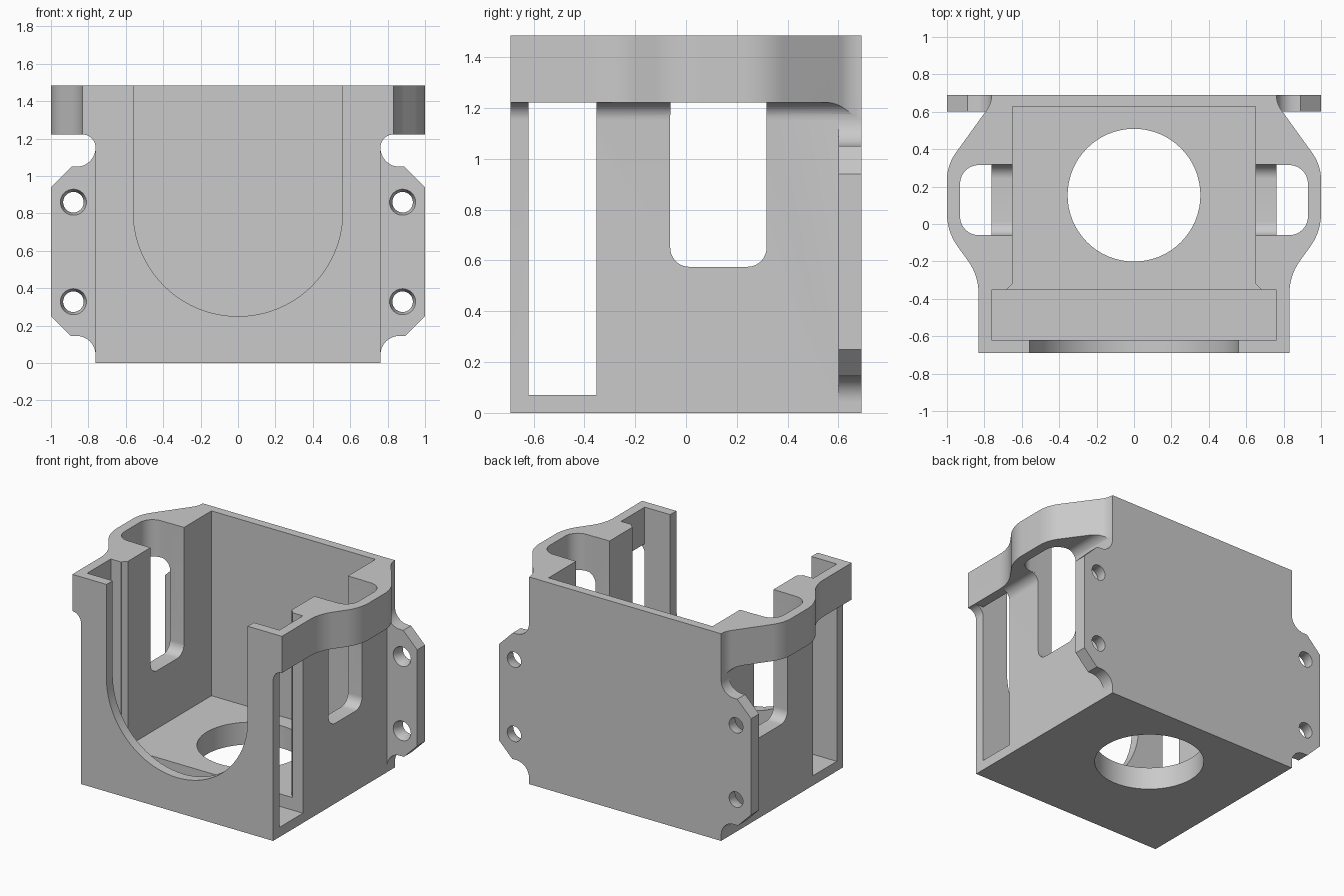
import bpy, bmesh, math
from mathutils import Vector

if "Cube" in bpy.data.objects:
    bpy.data.objects.remove(bpy.data.objects["Cube"])

grey = bpy.data.materials.new("plain_grey")
grey.diffuse_color = (0.59, 0.59, 0.59, 1)
grey.use_nodes = True
grey.node_tree.nodes["Principled BSDF"].inputs["Base Color"].default_value = grey.diffuse_color

H, YB, YF = 1.485, 0.69, -0.69      # height, back and front planes
W = 0.762                           # half width of the box
ZC = 1.222                          # underside of the collar


def rounded(corners, n=10):
    """2D outline from (a, b, radius) corners, rounding those with a radius."""
    out = []
    for i, (a, b, r) in enumerate(corners):
        p = Vector((a, b))
        if not r:
            out.append(p)
            continue
        u = (Vector(corners[i - 1][:2]) - p).normalized()
        v = (Vector(corners[(i + 1) % len(corners)][:2]) - p).normalized()
        half = u.angle(v) / 2
        c = p + (u + v).normalized() * (r / math.sin(half))
        s = p + u * (r / math.tan(half)) - c
        e = p + v * (r / math.tan(half)) - c
        turn = math.atan2(s.x * e.y - s.y * e.x, s.dot(e))
        for k in range(n + 1):
            t = turn * k / n
            out.append(c + Vector((s.x * math.cos(t) - s.y * math.sin(t),
                                   s.x * math.sin(t) + s.y * math.cos(t))))
    return out


def circle(a, b, r, n=64):
    return [(a + r * math.cos(2 * math.pi * k / n),
             b + r * math.sin(2 * math.pi * k / n)) for k in range(n)]


def prism(name, outline, axis, lo, hi, mirror=False, outline2=None):
    """Solid between lo and hi along an axis; mirror flips it to -x."""
    place = {"x": lambda p, d: (d, p[0], p[1]),
             "y": lambda p, d: (p[0], d, p[1]),
             "z": lambda p, d: (p[0], p[1], d)}[axis]
    bm = bmesh.new()
    rings = []
    for pts, d in ((outline, lo), (outline2 or outline, hi)):
        ring = []
        for p in pts:
            x, y, z = place(p, d)
            ring.append(bm.verts.new((-x if mirror else x, y, z)))
        rings.append(ring)
    n = len(outline)
    bm.faces.new(rings[0])
    bm.faces.new(rings[1][::-1])
    for i in range(n):
        j = (i + 1) % n
        bm.faces.new((rings[0][j], rings[0][i], rings[1][i], rings[1][j]))
    bmesh.ops.recalc_face_normals(bm, faces=bm.faces)
    me = bpy.data.meshes.new(name)
    bm.to_mesh(me)
    bm.free()
    me.materials.append(grey)
    ob = bpy.data.objects.new(name, me)
    bpy.context.collection.objects.link(ob)
    return ob


def rect(a0, a1, b0, b1):
    return [(a0, b0), (a1, b0), (a1, b1), (a0, b1)]


def combine(target, tool, op):
    m = target.modifiers.new(op, 'BOOLEAN')
    m.operation, m.object, m.solver = op, tool, 'EXACT'
    bpy.context.view_layer.objects.active = target
    bpy.ops.object.modifier_apply(modifier=m.name)
    bpy.data.objects.remove(tool)
    # weld stray near-duplicate points so the solid stays closed
    bm = bmesh.new()
    bm.from_mesh(target.data)
    bmesh.ops.remove_doubles(bm, verts=bm.verts, dist=2e-5)
    bmesh.ops.dissolve_degenerate(bm, edges=bm.edges, dist=1e-5)
    bm.to_mesh(target.data)
    bm.free()


# main box
box = prism("mount_housing", rect(-W, W, YF, YB), "z", 0, H)

# collar outline, right half then its mirror image
half = rounded([(0, YF, 0), (0.831, YF, 0), (0.831, -0.275, 0.3), (1.0, -0.041, 0.3),
                (1.0, 0.315, 0.25), (W, 0.645, 0.13), (W, YB, 0), (0, YB, 0)])[1:-1]
collar_line = half + [(-p[0], p[1]) for p in reversed(half)]
collar = prism("collar", collar_line, "z", ZC, H)
# rounded loops through the collar, cut while it is still a plain slab
loop = rounded([(0.66, -0.06, 0), (0.93, -0.06, 0.1), (0.93, 0.315, 0.1), (0.66, 0.315, 0)])
for side in (False, True):
    combine(collar, prism("loop", loop, "z", 1.1, 1.7, side), 'DIFFERENCE')
combine(box, collar, 'UNION')

for side in (False, True):
    # concave fillet under the collar, trimmed to the collar outline, with a gap at the loop
    r = 0.831 - W
    arc = [(0.831 - r * math.sin(t), ZC - r + r * math.cos(t))
           for t in [math.pi / 2 * k / 10 for k in range(11)]]
    fillet = prism("collar_fillet", [(0.70, ZC + 0.03), (0.831, ZC + 0.03)] + arc
                   + [(0.70, ZC - r)], "y", YF, YB, side)
    combine(fillet, prism("trim", collar_line, "z", 1.0, 1.4), 'INTERSECT')
    combine(fillet, prism("gap", rect(0.6, 0.9, -0.061, 0.316), "z", 1.0, 1.4, side), 'DIFFERENCE')
    combine(box, fillet, 'UNION')
    # screw flange at the back, blended into the box
    flange = prism("flange", rounded([
        (0.70, 0.04, 0), (W, 0.04, 0), (W, 0.145, 0.1), (0.895, 0.145, 0),
        (1.0, 0.25, 0), (1.0, 0.94, 0), (0.89, 1.05, 0), (W, 1.05, 0.1),
        (W, 1.155, 0), (0.70, 1.155, 0)]), "y", 0.601, YB, side)
    combine(box, flange, 'UNION')

# main cavity with small chamfers where it meets the front slot
cavity = [(0.65, 0.628), (0.65, -0.32), (0.68, -0.35), (0.68, -0.40)]
cavity += [(-x, y) for x, y in reversed(cavity)]
combine(box, prism("cavity", cavity, "z", 0.16, 1.7), 'DIFFERENCE')
# front slot: open through both sides below the collar, closed above
combine(box, prism("slot_top", rect(-W, W, -0.62, -0.353), "z", 0.5, 1.7), 'DIFFERENCE')
combine(box, prism("slot", rect(-1.1, 1.1, -0.62, -0.353), "z", 0.07, ZC), 'DIFFERENCE')
# U opening in the front wall
u_shape = [(0.56 * math.cos(t), 0.81 + 0.56 * math.sin(t))
           for t in [math.pi + math.pi * k / 40 for k in range(41)]]
combine(box, prism("u_opening", u_shape + [(0.56, 1.7), (-0.56, 1.7)], "y", -0.8, -0.5),
        'DIFFERENCE')
# round hole in the floor
combine(box, prism("floor_hole", circle(0, 0.154, 0.355), "z", -0.1, 0.3), 'DIFFERENCE')

for side in (False, True):
    # side window, open at the top into the collar loop
    window = rounded([(-0.062, 0.575, 0.075), (0.317, 0.575, 0.075),
                      (0.317, 1.7, 0), (-0.062, 1.7, 0)])
    combine(box, prism("window", window, "x", 0.6, W + 0.003, side), 'DIFFERENCE')
    # countersunk screw holes
    for z in (0.328, 0.86):
        combine(box, prism("screw_hole", circle(0.88, z, 0.055, 32), "y", 0.5, 0.8, side),
                'DIFFERENCE')
        combine(box, prism("countersink", circle(0.88, z, 0.0735, 32), "y", 0.59, 0.65, side,
                           circle(0.88, z, 0.053, 32)), 'DIFFERENCE')

# smooth the curved walls, keep the edges sharp
bpy.ops.object.select_all(action='DESELECT')
box.select_set(True)
bpy.context.view_layer.objects.active = box
bpy.ops.object.shade_smooth_by_angle(angle=math.radians(25))
